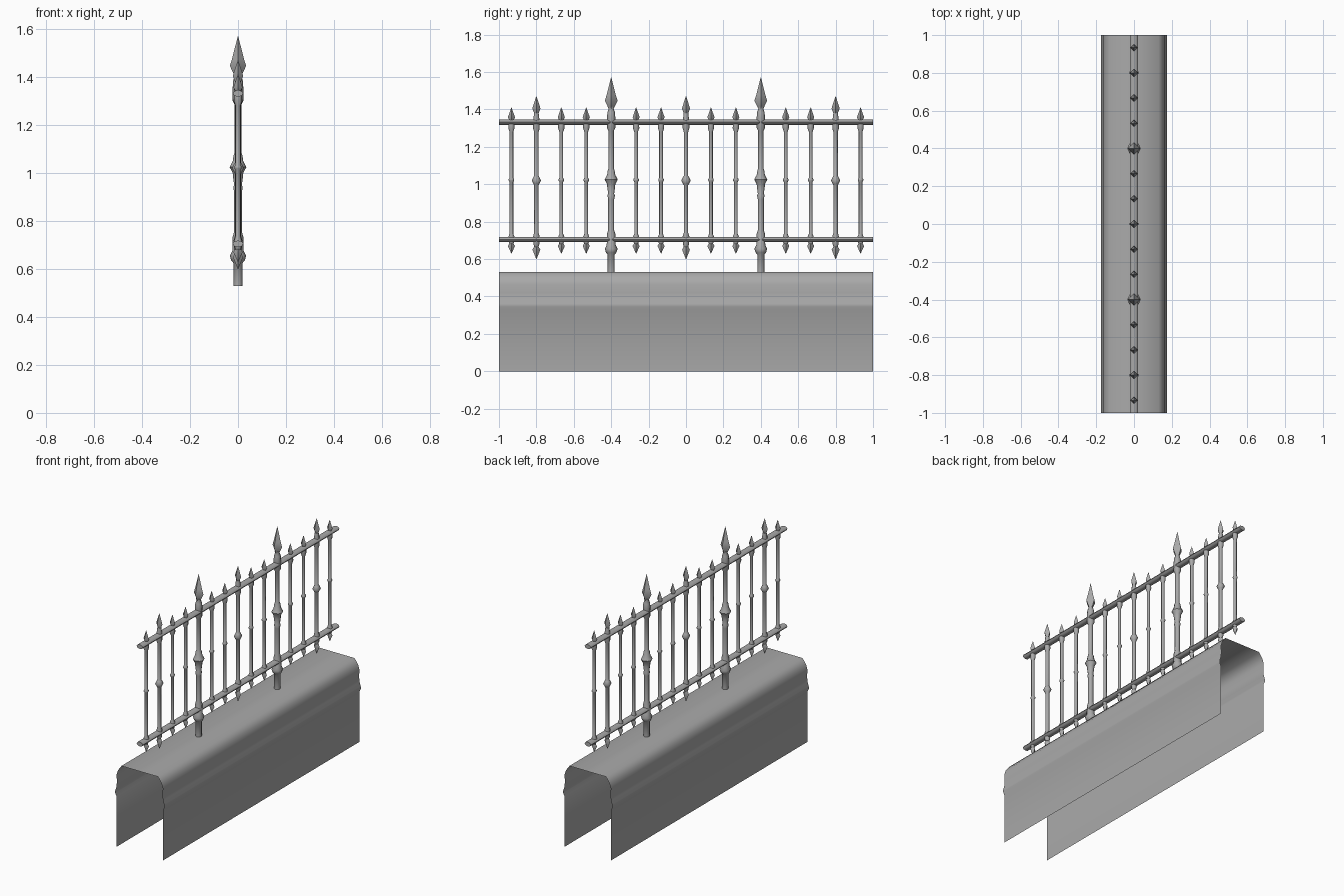
import bpy, bmesh, math

if "Cube" in bpy.data.objects:
    bpy.data.objects.remove(bpy.data.objects["Cube"])

grey = bpy.data.materials.new("grey")
grey.use_nodes = True
COLOUR = (0.4, 0.4, 0.4, 1)
grey.diffuse_color = COLOUR
grey.node_tree.nodes["Principled BSDF"].inputs["Base Color"].default_value = COLOUR


def finish(bm, name, angle):
    mesh = bpy.data.meshes.new(name)
    bm.to_mesh(mesh)
    bm.free()
    mesh.materials.append(grey)
    ob = bpy.data.objects.new(name, mesh)
    bpy.context.collection.objects.link(ob)
    bpy.ops.object.select_all(action="DESELECT")
    bpy.context.view_layer.objects.active = ob
    ob.select_set(True)
    bpy.ops.object.shade_smooth_by_angle(angle=math.radians(angle))
    return ob


def lathe(bm, profile, sides, y):
    """Turn (radius, z) pairs around the upright axis at y."""
    rings = []
    for r, z in profile:
        rings.append([bm.verts.new((r * math.cos(math.tau * i / sides),
                                    y + r * math.sin(math.tau * i / sides), z))
                      for i in range(sides)])
    for low, high in zip(rings, rings[1:]):
        for i in range(sides):
            j = (i + 1) % sides
            bm.faces.new((low[i], low[j], high[j], high[i]))
    bm.faces.new(rings[0][::-1])
    bm.faces.new(rings[-1])


def post(name, y, parts):
    bm = bmesh.new()
    for sides, profile in parts:
        lathe(bm, profile, sides, y)
    finish(bm, name, 50)


# Wall: an open shell, with one half profile mirrored
half = [(.165, 0), (.165, .325), (.175, .345), (.174, .36), (.166, .385),
        (.162, .42), (.165, .465), (.155, .495), (.13, .53)]
outline = half + [(-x, z) for x, z in reversed(half)]
bm = bmesh.new()
ends = [[bm.verts.new((x, y, z)) for x, z in outline] for y in (-1, 1)]
for i in range(len(outline) - 1):
    bm.faces.new((ends[0][i], ends[1][i], ends[1][i + 1], ends[0][i + 1]))
finish(bm, "wall", 60)

# Rails
for name, z in (("lower_rail", .705), ("upper_rail", 1.332)):
    bm = bmesh.new()
    bmesh.ops.create_cone(bm, cap_ends=True, segments=8, radius1=1, radius2=1, depth=2)
    for v in bm.verts:
        v.co = (v.co.x * .022, -v.co.z, v.co.y * .014 + z)
    finish(bm, name, 50)

# Post shapes: round shaft, then four-sided points
main = [
    (8, [(.019, .53), (.019, .625), (.028, .635), (.034, .655), (.024, .675), (.022, .735),
         (.016, .755), (.016, .92), (.02, .94), (.016, .95), (.021, .985), (.022, 1),
         (.035, 1.025), (.022, 1.05), (.018, 1.075), (.014, 1.085), (.014, 1.285),
         (.022, 1.3), (.022, 1.36), (.02, 1.385), (.013, 1.405), (.016, 1.415)]),
    (4, [(.014, 1.405), (.034, 1.447), (.025, 1.475), (.001, 1.57)])]
medium = [
    (4, [(.001, .6), (.021, .65), (.01, .67)]),
    (8, [(.011, .665), (.016, .68), (.018, .72), (.012, .74), (.012, .995), (.016, 1.002),
         (.025, 1.02), (.016, 1.038), (.012, 1.045), (.012, 1.28), (.018, 1.3),
         (.016, 1.35), (.012, 1.38)]),
    (4, [(.01, 1.375), (.022, 1.405), (.001, 1.47)])]
small = [
    (4, [(.001, .63), (.019, .67), (.01, .685)]),
    (8, [(.01, .68), (.017, .7), (.016, .72), (.01, .735), (.01, 1.012), (.015, 1.02),
         (.015, 1.026), (.01, 1.034), (.01, 1.28), (.017, 1.3), (.016, 1.325), (.01, 1.345)]),
    (4, [(.01, 1.34), (.019, 1.358), (.001, 1.41)])]

# Fifteen even stations, every third one taller
for i in range(-7, 8):
    y = i * 2 / 15
    if abs(i) == 3:
        post("main_post", y, main)
    elif i % 3 == 0:
        post("medium_picket", y, medium)
    else:
        post("small_picket", y, small)
